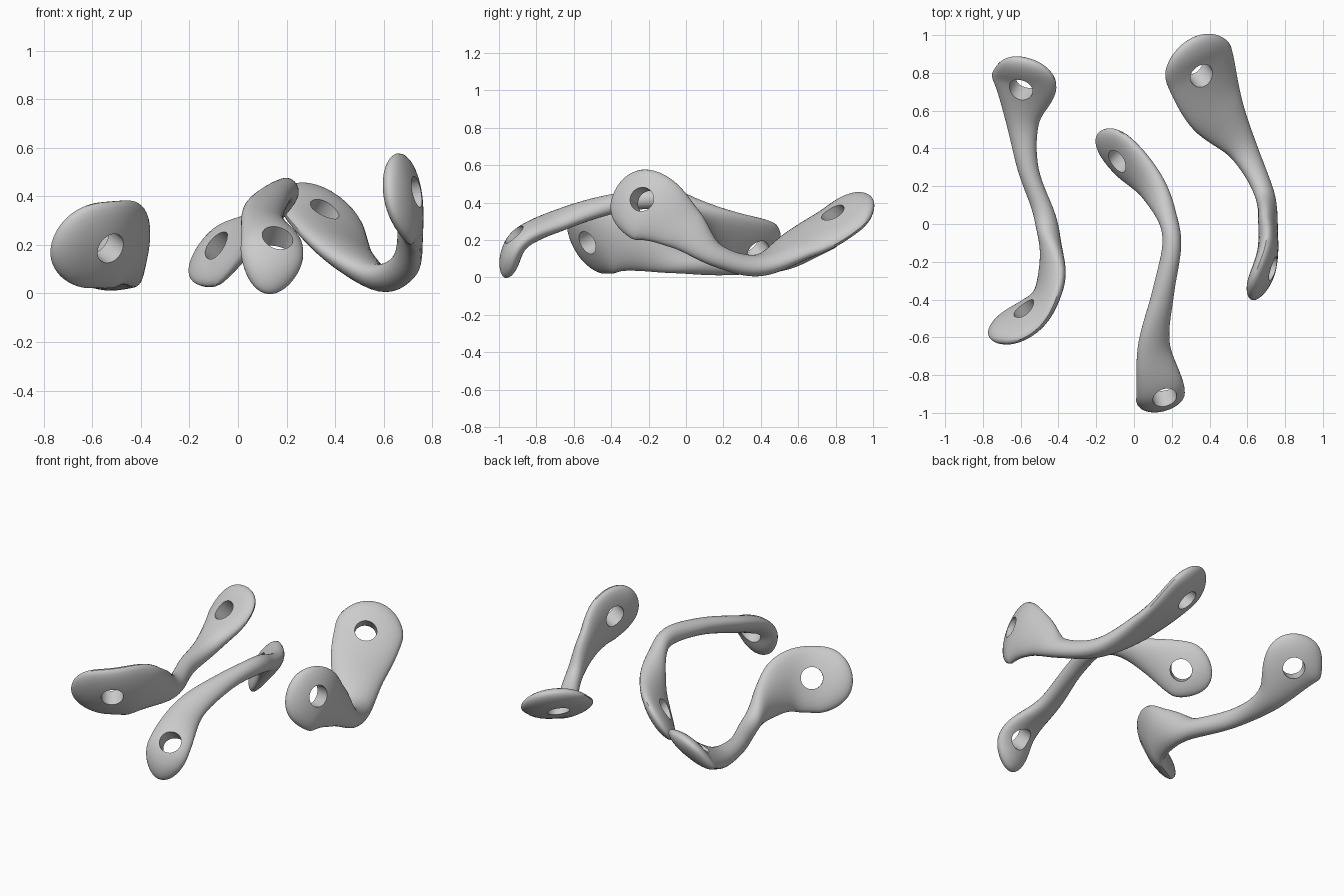
import bpy
import bmesh
import math
from mathutils import Vector

if "Cube" in bpy.data.objects:
    bpy.data.objects.remove(bpy.data.objects["Cube"], do_unlink=True)

grey = bpy.data.materials.new("plain_grey")
grey.use_nodes = True
grey.diffuse_color = (0.6, 0.6, 0.6, 1)
grey.node_tree.nodes["Principled BSDF"].inputs["Base Color"].default_value = (0.6, 0.6, 0.6, 1)

RINGS, SIDES = 90, 28
HOLE_RADIUS = 0.065


def spline(values, t):
    """Catmull-Rom interpolation through equally spaced values, t from 0 to 1."""
    last = len(values) - 1
    i = min(int(t * last), last - 1)
    f = t * last - i
    b, c = values[i], values[i + 1]
    a = values[i - 1] if i else b * 2 - c
    d = values[i + 2] if i + 2 <= last else c * 2 - b
    return (b * 2 + (c - a) * f + (a * 2 - b * 5 + c * 4 - d) * f ** 2
            + (b * 3 - a - c * 3 + d) * f ** 3) / 2


def cap(distance, radius):
    """Rounds off a paddle tip."""
    u = min(distance / radius, 1)
    return math.sqrt(max(1 - (1 - u) ** 2, 0))


def cut_hole(link, centre, normal):
    bpy.ops.mesh.primitive_cylinder_add(vertices=32, radius=HOLE_RADIUS, depth=0.3, location=centre)
    cutter = bpy.context.object
    cutter.name = "hole_cutter"
    cutter.hide_render = True
    cutter.rotation_euler = normal.to_track_quat('Z', 'Y').to_euler()
    cutter.data.materials.append(grey)
    mod = link.modifiers.new("hole", 'BOOLEAN')
    mod.operation = 'DIFFERENCE'
    mod.solver = 'EXACT'
    mod.object = cutter
    bpy.context.view_layer.objects.active = link
    bpy.ops.object.modifier_apply(modifier=mod.name)
    bpy.data.objects.remove(cutter, do_unlink=True)


def make_link(name, stations, holes):
    """Lofts an oval section along stations of (point, face normal, half width, half thickness)."""
    points, normals = ([Vector(s[k]) for s in stations] for k in (0, 1))
    widths, depths = ([s[k] for s in stations] for k in (2, 3))
    ts = [(1 - math.cos(math.pi * i / RINGS)) / 2 for i in range(RINGS + 1)]
    path = [spline(points, t) for t in ts]
    lengths = [0]
    for p, q in zip(path, path[1:]):
        lengths.append(lengths[-1] + (q - p).length)

    bm = bmesh.new()
    rings = []
    for i in range(1, RINGS):
        along = (path[i + 1] - path[i - 1]).normalized()
        across = spline(normals, ts[i]).cross(along).normalized()
        face = along.cross(across)
        end = min(lengths[i], lengths[-1] - lengths[i])
        w = spline(widths, ts[i]) * cap(end, 0.19)
        d = spline(depths, ts[i]) * cap(end, 0.12)
        angles = [math.tau * k / SIDES for k in range(SIDES)]
        rings.append([bm.verts.new(path[i] + across * w * math.cos(a) + face * d * math.sin(a))
                      for a in angles])
    for low, high in zip(rings, rings[1:]):
        for k in range(SIDES):
            n = (k + 1) % SIDES
            bm.faces.new((low[k], low[n], high[n], high[k]))
    for ring, tip in ((rings[0], path[0]), (rings[-1], path[-1])):
        v = bm.verts.new(tip)
        for k in range(SIDES):
            bm.faces.new((ring[k], ring[(k + 1) % SIDES], v))
    bmesh.ops.recalc_face_normals(bm, faces=bm.faces)
    mesh = bpy.data.meshes.new(name)
    bm.to_mesh(mesh)
    bm.free()
    mesh.materials.append(grey)
    link = bpy.data.objects.new(name, mesh)
    bpy.context.collection.objects.link(link)

    for centre, normal in holes:
        cut_hole(link, Vector(centre), Vector(normal))
    bpy.ops.object.select_all(action='DESELECT')
    link.select_set(True)
    bpy.context.view_layer.objects.active = link
    bpy.ops.object.shade_smooth_by_angle(angle=math.radians(40))


# Link on the left side: high paddle at the front, sloped paddle at the back
make_link("left_link", [
    ((.31, .98, .44), (.5, -.6, .62), .19, .05),
    ((.35, .82, .3), (.5, -.6, .62), .2, .055),
    ((.43, .61, .175), (.55, -.5, .65), .165, .055),
    ((.58, .39, .065), (.45, -.2, .85), .08, .055),
    ((.69, .16, .12), (.8, -.1, .5), .065, .05),
    ((.71, -.02, .27), (.9, -.2, .3), .13, .05),
    ((.7, -.2, .38), (.9, -.4, .2), .19, .055),
    ((.62, -.4, .4), (.8, -.5, .2), .18, .05),
], [((.34, .81, .32), (.45, -.6, .65)), ((.7, -.22, .41), (.9, -.4, .2))])

# Arched link in the middle
make_link("middle_link", [
    ((-.2, .45, .09), (-.5, -.6, .6), .15, .04),
    ((-.06, .36, .17), (-.5, -.6, .6), .165, .05),
    ((.08, .22, .27), (-.6, -.4, .7), .105, .05),
    ((.17, .05, .37), (-.4, -.1, .9), .055, .05),
    ((.2, -.11, .42), (0, 0, 1), .05, .055),
    ((.155, -.36, .4), (.4, -.2, .8), .06, .05),
    ((.105, -.64, .32), (.4, -.4, .8), .09, .05),
    ((.14, -.89, .2), (.2, -.7, .7), .13, .055),
    ((.12, -.97, 0), (.2, -.9, .2), .12, .05),
], [((-.08, .34, .19), (-.55, -.55, .6)), ((.16, -.91, .22), (.2, -.7, .7))])

# Low link on the right side
make_link("right_link", [
    ((-.63, .88, .34), (-.32, -.6, .7), .17, .05),
    ((-.58, .75, .22), (-.32, -.6, .7), .18, .05),
    ((-.59, .54, .1), (-.2, -.4, .9), .09, .055),
    ((-.56, .29, .07), (0, 0, 1), .055, .055),
    ((-.47, .03, .075), (.6, -.2, .6), .06, .055),
    ((-.435, -.2, .145), (.9, -.2, -.2), .12, .06),
    ((-.46, -.37, .195), (.8, -.5, -.25), .18, .055),
    ((-.57, -.5, .2), (.55, -.7, -.4), .195, .055),
    ((-.77, -.59, .18), (.5, -.75, -.4), .18, .05),
], [((-.59, .73, .23), (-.32, -.6, .7)), ((-.53, -.52, .19), (.5, -.7, -.4))])
